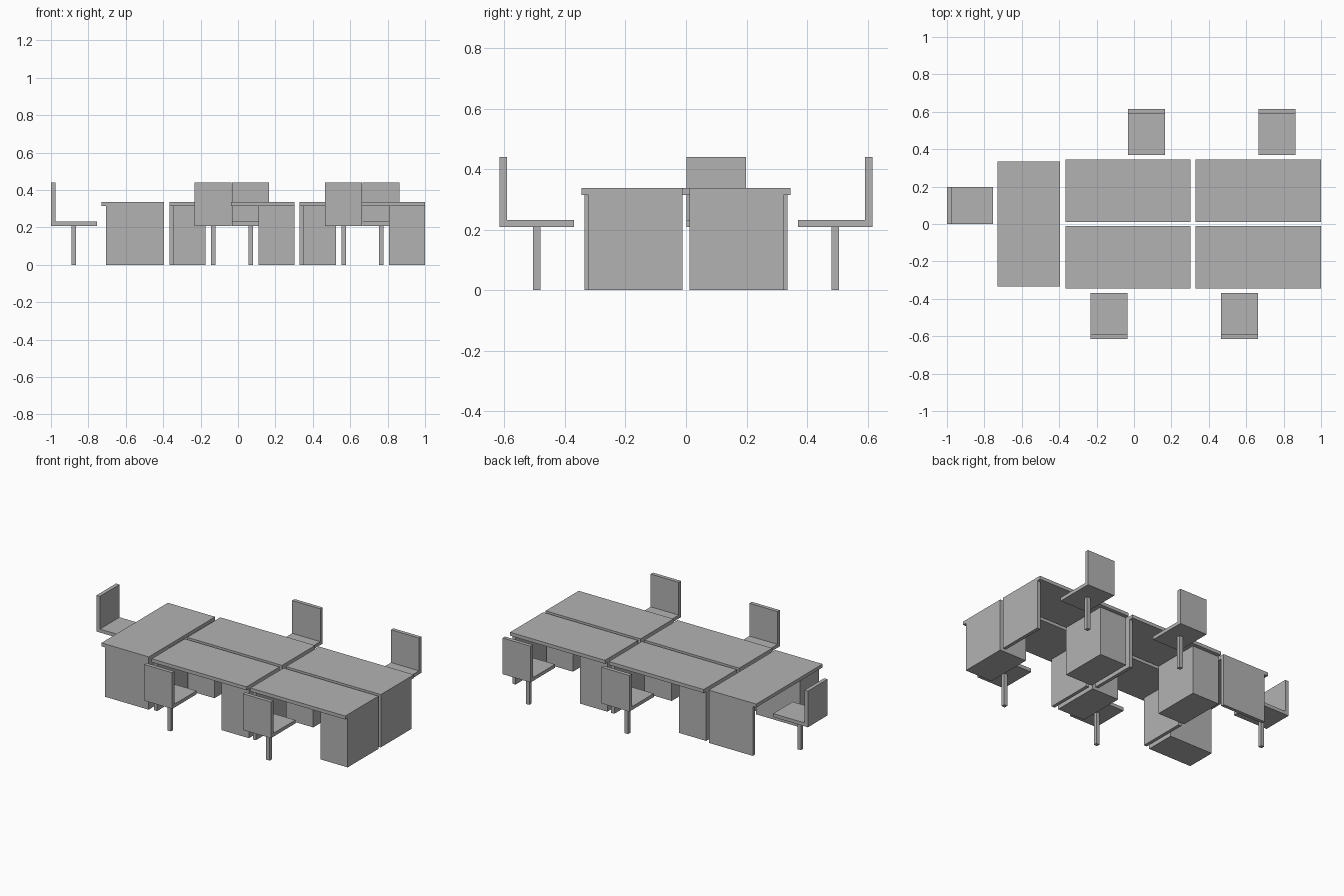
import bpy, bmesh
from math import radians
from mathutils import Matrix, Vector

cube = bpy.data.objects.get("Cube")
if cube:
    bpy.data.objects.remove(cube, do_unlink=True)

grey = bpy.data.materials.new("plain grey")
grey.use_nodes = True
grey.diffuse_color = (0.45, 0.45, 0.45, 1)
grey.node_tree.nodes["Principled BSDF"].inputs["Base Color"].default_value = grey.diffuse_color

T = 0.022             # board thickness
LENGTH, DEPTH = 0.67, 0.334
TOP = 0.337           # desktop height
INSET = 0.024         # overhang on the seat side
SEAT = 0.231          # seat height


def box(name, low, high, place):
    """Axis-aligned box between two corners, moved by the workstation placement."""
    low, high = Vector(low), Vector(high)
    mesh = bpy.data.meshes.new(name)
    bm = bmesh.new()
    bmesh.ops.create_cube(bm, size=1)
    bmesh.ops.scale(bm, vec=high - low, verts=bm.verts)
    bmesh.ops.translate(bm, vec=(low + high) / 2, verts=bm.verts)
    bm.to_mesh(mesh)
    bm.free()
    mesh.materials.append(grey)
    obj = bpy.data.objects.new(name, mesh)
    obj.matrix_world = place
    bpy.context.collection.objects.link(obj)


def desk(label, place):
    x, y, under = LENGTH / 2, DEPTH / 2, TOP - T
    box(label + "_desktop", (-x, -y, under), (x, y, TOP), place)
    box(label + "_drawer_pedestal", (x - 0.193, INSET - y, 0), (x, y, under), place)
    box(label + "_side_panel", (-x, INSET - y, 0), (T - x, y, under), place)


def chair(label, place):
    cx, half = -0.1, 0.099
    back, front = -0.437, -0.191
    leg_y, r = (back + front) / 2, 0.012
    box(label + "_chair_seat", (cx - half, back + 0.024, SEAT - T), (cx + half, front, SEAT), place)
    box(label + "_chair_back", (cx - half, back, SEAT - T), (cx + half, back + 0.024, 0.44), place)
    box(label + "_chair_leg", (cx - r, leg_y - r, 0), (cx + r, leg_y + r, SEAT - T), place)


# Four facing workstations plus one across the end of the row
stations = [
    ("front_right", -0.0325, -0.179, 0),
    ("front_left", 0.665, -0.179, 0),
    ("rear_right", -0.0325, 0.179, 180),
    ("rear_left", 0.665, 0.179, 180),
    ("end", -0.563, 0, -90),
]
for label, x, y, turn in stations:
    place = Matrix.Translation((x, y, 0)) @ Matrix.Rotation(radians(turn), 4, "Z")
    desk(label, place)
    chair(label, place)
